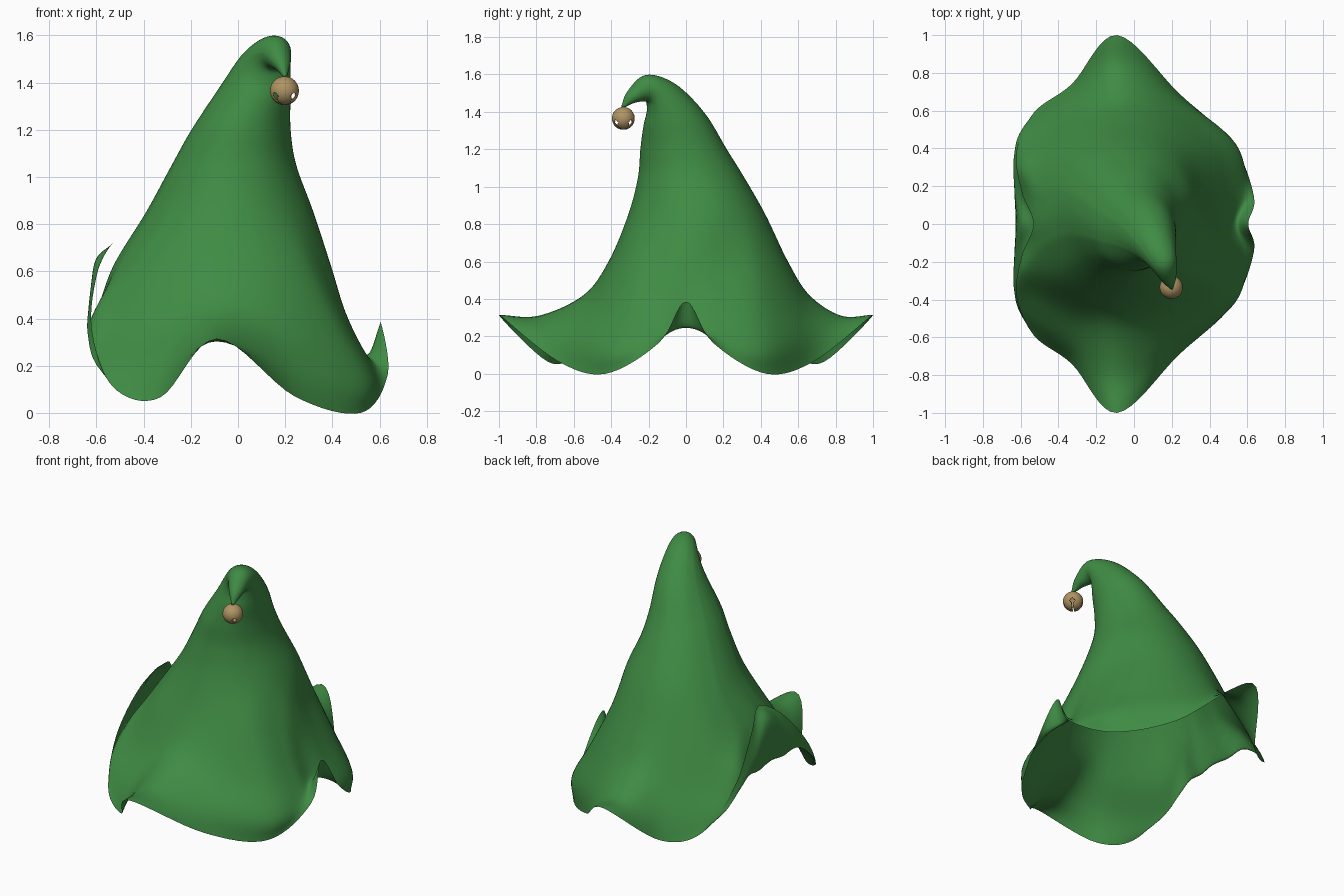
import bpy
import bmesh
import math
from mathutils import Vector, Quaternion

cube = bpy.data.objects.get("Cube")
if cube:
    bpy.data.objects.remove(cube)


def make_material(name, colour):
    mat = bpy.data.materials.new(name)
    mat.use_nodes = True
    mat.diffuse_color = (*colour, 1)
    shader = mat.node_tree.nodes["Principled BSDF"]
    shader.inputs["Base Color"].default_value = (*colour, 1)
    shader.inputs["Roughness"].default_value = .8
    return mat


green_felt = make_material("green felt", (.05, .26, .058))
brass = make_material("dull brass", (.43, .30, .125))


def make_object(name, bm, mat):
    mesh = bpy.data.meshes.new(name)
    bmesh.ops.recalc_face_normals(bm, faces=bm.faces)
    bm.to_mesh(mesh)
    bm.free()
    mesh.materials.append(mat)
    for poly in mesh.polygons:
        poly.use_smooth = True
    obj = bpy.data.objects.new(name, mesh)
    bpy.context.collection.objects.link(obj)
    return obj


def spline(points, steps, closed):
    """Smooth curve through every point."""
    n = len(points)

    def at(i):
        if closed:
            return points[i % n]
        if i < 0:
            return points[0] * 2 - points[1]
        if i >= n:
            return points[-1] * 2 - points[-2]
        return points[i]

    out = []
    for i in range(n if closed else n - 1):
        a, b, c, d = (at(i + k) for k in (-1, 0, 1, 2))
        for s in range(steps):
            t = s / steps
            out.append((b * 2 + (c - a) * t + (a * 2 - b * 5 + c * 4 - d) * t ** 2
                        + (b * 3 - a - c * 3 + d) * t ** 3) / 2)
    if not closed:
        out.append(points[-1].copy())
    return out


# Crown: rings along a bending spine (centre, radius x, radius y, tilt in degrees)
crown = [
    ((.2, -.34, 1.425), .007, .007, 150),
    ((.186, -.29, 1.48), .04, .036, 125),
    ((.158, -.21, 1.525), .071, .073, 92),
    ((.118, -.13, 1.475), .108, .105, 45),
    ((.07, -.063, 1.36), .153, .167, 12),
    ((.013, -.013, 1.2), .21, .231, 0),
    ((-.017, .027, 1.05), .264, .284, 0),
    ((-.035, .058, .85), .355, .367, 0),
]

# Brim: back half from left to right, each column running down to the rim
brim = [
    (0, (.395, 0, .62), (.47, 0, .38), (.545, 0, .245), (.605, 0, .385)),
    (22, (.375, .17, .6), (.48, .17, .36), (.575, .16, .2), (.635, .145, .165)),
    (45, (.3, .37, .6), (.43, .4, .33), (.535, .42, .13), (.52, .43, 0)),
    (67, (.14, .5, .6), (.19, .59, .37), (.24, .65, .2), (.24, .69, .07)),
    (90, (-.05, .545, .6), (-.08, .66, .42), (-.09, .83, .31), (-.09, 1, .315)),
    (113, (-.23, .5, .6), (-.29, .59, .37), (-.33, .67, .2), (-.33, .74, .065)),
    (135, (-.41, .38, .6), (-.51, .44, .38), (-.58, .5, .22), (-.53, .59, .11)),
    (156, (-.5, .22, .61), (-.595, .3, .45), (-.635, .35, .33), (-.62, .38, .36)),
    (168, (-.525, .1, .61), (-.615, .15, .375), (-.632, .18, .46), (-.592, .17, .61)),
    (180, (-.53, 0, .62), (-.62, 0, .385), (-.61, 0, .63), (-.53, 0, .72)),
]
# The front half is steeper, so its upper levels sit closer in
front_pull = (.76, .83, .95, 1)
front = [(-angle, *((x, -y * pull, z) for (x, y, z), pull in zip(column, front_pull)))
         for angle, *column in brim[-2:0:-1]]
columns = brim + front

bend_axis = Vector((.93, .37, 0))
control_rows = []
for centre, rx, ry, tilt in crown:
    turn = Quaternion(bend_axis, math.radians(tilt))
    row = []
    for angle, *_ in columns:
        a = math.radians(angle)
        row.append(Vector(centre) + turn @ Vector((rx * math.cos(a), ry * math.sin(a), 0)))
    control_rows.append(row)
for level in range(len(front_pull)):
    control_rows.append([Vector(column[level + 1]) for column in columns])

# Hat: smooth open sheet lofted through the crown and brim
around = [spline(row, 8, True) for row in control_rows]
down = [spline(list(column), 8, False) for column in zip(*around)]
bm = bmesh.new()
grid = [[bm.verts.new(p) for p in column] for column in down]
for i, left in enumerate(grid):
    right = grid[(i + 1) % len(grid)]
    for j in range(len(left) - 1):
        bm.faces.new((left[j], left[j + 1], right[j + 1], right[j]))
bm.faces.new([column[0] for column in grid])
make_object("hat", bm, green_felt)

# Bell: hollow ball with four round holes joined by crossed slots underneath
radius = .061
bm = bmesh.new()
bmesh.ops.create_uvsphere(bm, u_segments=64, v_segments=48, radius=radius)
holes = [Vector((sx * .66, sy * .66, -.36)) for sx in (-1, 1) for sy in (-1, 1)]


def is_open(face):
    p = face.calc_center_median() / radius
    near_hole = any((p - hole).length < .24 for hole in holes)
    on_slot = min(abs(p.x - p.y), abs(p.x + p.y)) < .1 and p.z < -.4
    return near_hole or on_slot


bmesh.ops.delete(bm, geom=[f for f in bm.faces if is_open(f)], context="FACES")
bell = make_object("bell", bm, brass)
bell.location = (.197, -.335, 1.365)
shell = bell.modifiers.new("shell thickness", "SOLIDIFY")
shell.thickness = .006
